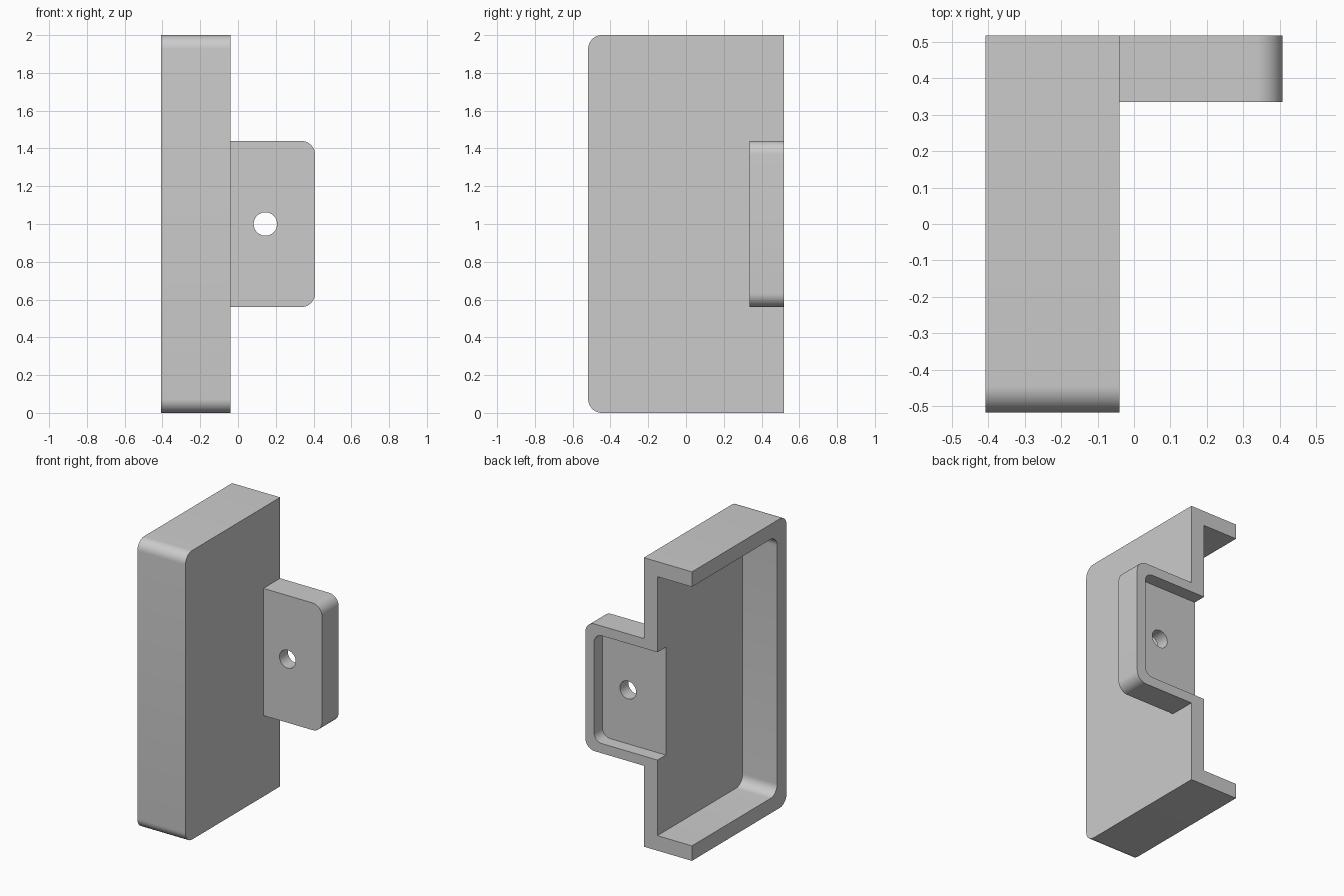
import bpy, bmesh, math
from mathutils import Vector

cube = bpy.data.objects.get("Cube")
if cube:
    bpy.data.objects.remove(cube, do_unlink=True)

grey = bpy.data.materials.new("plain grey")
grey.use_nodes = True
grey.diffuse_color = (0.6, 0.6, 0.6, 1)
grey.node_tree.nodes["Principled BSDF"].inputs["Base Color"].default_value = (0.6, 0.6, 0.6, 1)


def arc(cx, cy, r, start, steps=10):
    """Quarter circle, counter-clockwise from start (in quarter turns)."""
    return [(cx + r * math.cos((start + i / steps) * math.pi / 2),
             cy + r * math.sin((start + i / steps) * math.pi / 2)) for i in range(steps + 1)]


def rounded_end(square, end, low, high, r):
    """Rectangle square..end by low..high with its two corners at end rounded."""
    s = 1 if end > square else -1
    pts = arc(s * end - r, low + r, r, 3) + arc(s * end - r, high - r, r, 0)
    pts += [(s * square, high), (s * square, low)]
    return [(s * a, b) for a, b in pts]


def prism(name, outline, start, end, axis):
    """Extrude an outline given as (y, z) along x, or as (x, z) along y."""
    place = (lambda a, z, d: (d, a, z)) if axis == "x" else (lambda a, z, d: (a, d, z))
    bm = bmesh.new()
    face = bm.faces.new([bm.verts.new(place(a, z, start)) for a, z in outline])
    grown = bmesh.ops.extrude_face_region(bm, geom=[face])["geom"]
    shift = Vector(place(0, 0, end - start))
    bmesh.ops.translate(bm, vec=shift, verts=[v for v in grown if isinstance(v, bmesh.types.BMVert)])
    bmesh.ops.recalc_face_normals(bm, faces=bm.faces[:])
    mesh = bpy.data.meshes.new(name)
    bm.to_mesh(mesh)
    bm.free()
    mesh.materials.append(grey)
    obj = bpy.data.objects.new(name, mesh)
    bpy.context.collection.objects.link(obj)
    return obj


def combine(target, tool, operation):
    """Apply a boolean and discard the tool."""
    mod = target.modifiers.new("boolean", 'BOOLEAN')
    mod.operation, mod.solver, mod.object = operation, 'EXACT', tool
    bpy.context.view_layer.objects.active = target
    bpy.ops.object.modifier_apply(modifier=mod.name)
    bpy.data.objects.remove(tool, do_unlink=True)


X, Y = 0.408, 0.518      # half width and half depth
PLATE = -0.04            # outer face of the main plate
WALL, RIM, R = 0.104, 0.067, 0.073
TAB_LOW, TAB_HIGH, TAB_FRONT = 0.56, 1.44, 0.335

# Tray with rounded front corners, open at the side and the back
bracket = prism("bracket", rounded_end(Y, -Y, 0, 2, R), -X, PLATE, "x")
cavity = prism("tray_cavity", rounded_end(Y + 0.2, -Y + WALL, WALL, 2 - WALL, R),
               -X - 0.2, PLATE - WALL, "x")
combine(bracket, cavity, 'DIFFERENCE')

# Mounting tab with rounded outer corners
tab = prism("tab", rounded_end(PLATE - 0.05, X, TAB_LOW, TAB_HIGH, R), TAB_FRONT, Y, "y")
combine(bracket, tab, 'UNION')

# Recess in the back of the tab, running through the plate into the tray
recess = prism("tab_recess", rounded_end(PLATE - 0.2, X - RIM, TAB_LOW + RIM, TAB_HIGH - RIM, 0.06),
               TAB_FRONT + 0.092, Y + 0.2, "y")
combine(bracket, recess, 'DIFFERENCE')

# Screw hole
circle = [(0.145 + 0.062 * math.cos(i * math.tau / 40),
           1 + 0.062 * math.sin(i * math.tau / 40)) for i in range(40)]
combine(bracket, prism("screw_hole", circle, 0.2, 0.7, "y"), 'DIFFERENCE')

# Smooth rounded corners, crisp edges
bpy.ops.object.select_all(action='DESELECT')
bracket.select_set(True)
bpy.context.view_layer.objects.active = bracket
bpy.ops.object.shade_smooth_by_angle(angle=math.radians(30))
